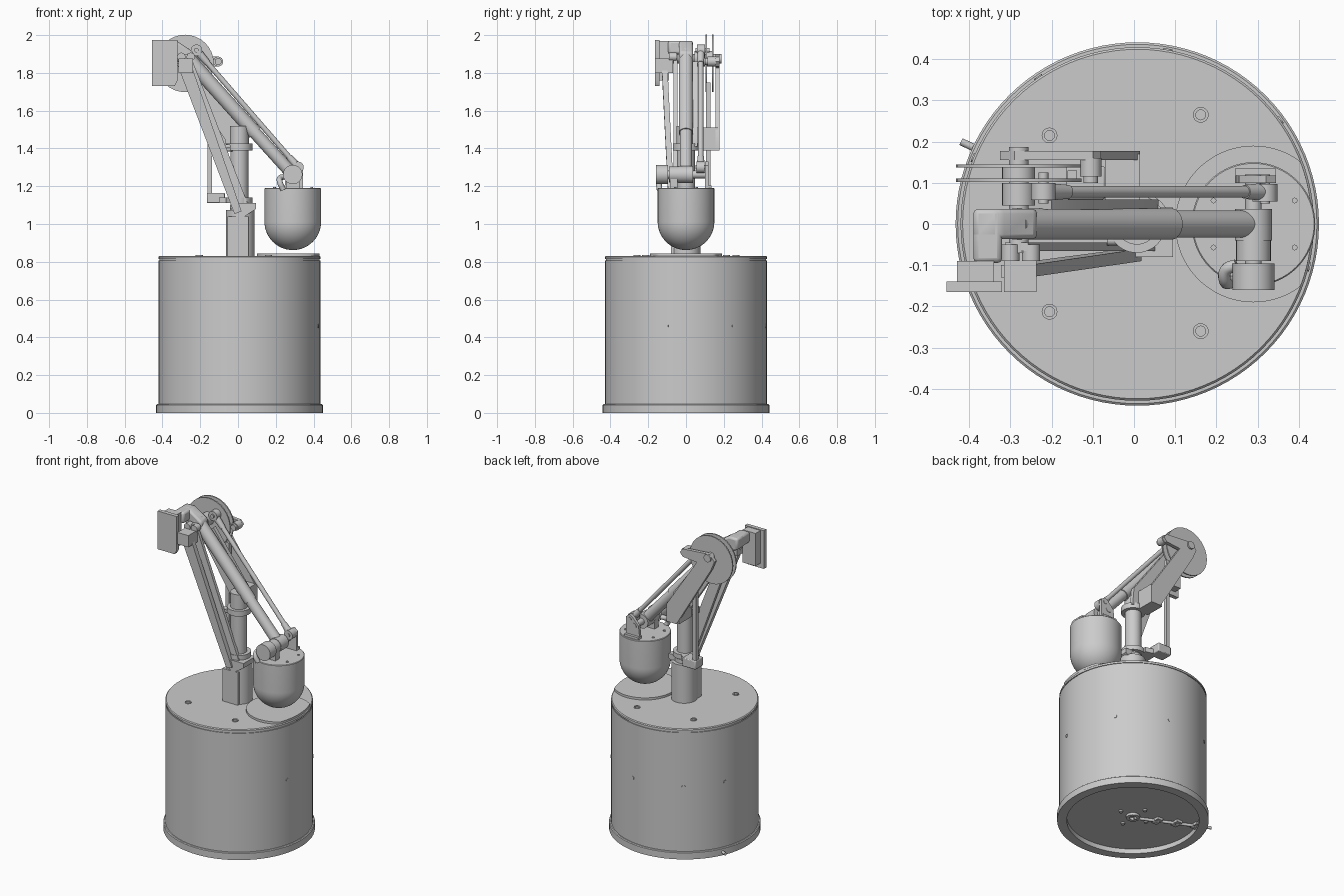
import bpy, bmesh, math
from mathutils import Vector

if "Cube" in bpy.data.objects:
    bpy.data.objects.remove(bpy.data.objects["Cube"])
CX = 0.008  # drum axis in x


def finish(name, bm, angle=35, bevel=0):
    bmesh.ops.recalc_face_normals(bm, faces=bm.faces)
    me = bpy.data.meshes.new(name)
    bm.to_mesh(me)
    bm.free()
    ob = bpy.data.objects.new(name, me)
    bpy.context.collection.objects.link(ob)
    bpy.ops.object.select_all(action='DESELECT')
    ob.select_set(True)
    bpy.context.view_layer.objects.active = ob
    bpy.ops.object.shade_smooth_by_angle(angle=math.radians(angle))
    if bevel:
        m = ob.modifiers.new("Bevel", 'BEVEL')
        m.width, m.segments = bevel, 2
    return ob


def rod(name, a, b, r, r2=None, n=32):
    """Cylinder or cone from point a to point b."""
    a, b = Vector(a), Vector(b)
    d = b - a
    bm = bmesh.new()
    bmesh.ops.create_cone(bm, cap_ends=True, segments=n, radius1=r,
                          radius2=r if r2 is None else r2, depth=d.length)
    M = d.to_track_quat('Z', 'Y').to_matrix().to_4x4()
    M.translation = (a + b) / 2
    bm.transform(M)
    return finish(name, bm)


def pin(name, x, z, y0, y1, r):
    return rod(name, (x, y0, z), (x, y1, z), r)


def prism(name, pts, y0, y1, bevel=0):
    """Extrude an xz outline along y."""
    bm = bmesh.new()
    f = bm.faces.new([bm.verts.new((x, y0, z)) for x, z in pts])
    g = bmesh.ops.extrude_face_region(bm, geom=[f])
    bmesh.ops.translate(bm, vec=(0, y1 - y0, 0),
                        verts=[v for v in g['geom'] if isinstance(v, bmesh.types.BMVert)])
    return finish(name, bm, bevel=bevel)


def box(name, x0, x1, y0, y1, z0, z1, bevel=0):
    return prism(name, [(x0, z0), (x1, z0), (x1, z1), (x0, z1)], y0, y1, bevel)


def lathe(name, prof, x=0, y=0, n=96):
    """Spin an (r, z) profile about a vertical axis."""
    bm = bmesh.new()
    vs = [bm.verts.new((r, 0, z)) for r, z in prof]
    es = [bm.edges.new(p) for p in zip(vs, vs[1:])]
    bmesh.ops.spin(bm, geom=vs + es, axis=(0, 0, 1), cent=(0, 0, 0),
                   angle=math.tau, steps=n, use_duplicate=False)
    bmesh.ops.remove_doubles(bm, verts=bm.verts, dist=1e-4)
    bmesh.ops.translate(bm, verts=bm.verts, vec=(x, y, 0))
    return finish(name, bm)


def bar(name, a, b, wa, wb, t):
    """Tapered flat bar between two points: width wa to wb in xz, thickness t in y."""
    a, b = Vector(a), Vector(b)
    d = b - a
    s = Vector((-d.z, 0, d.x)).normalized()
    bm = bmesh.new()
    ring = [[bm.verts.new(p + s * (w * i) / 2 + Vector((0, t * j / 2, 0)))
             for i, j in ((-1, -1), (1, -1), (1, 1), (-1, 1))] for p, w in ((a, wa), (b, wb))]
    for k in range(4):
        bm.faces.new((ring[0][k], ring[0][k - 1], ring[1][k - 1], ring[1][k]))
    bm.faces.new(ring[0])
    bm.faces.new(ring[1])
    return finish(name, bm)


def pipe(name, pts, r):
    cu = bpy.data.curves.new(name, 'CURVE')
    cu.dimensions, cu.bevel_depth, cu.bevel_resolution = '3D', r, 5
    cu.use_fill_caps = True
    sp = cu.splines.new('BEZIER')
    sp.bezier_points.add(len(pts) - 1)
    for bp, p in zip(sp.bezier_points, pts):
        bp.co = p
        bp.handle_left_type = bp.handle_right_type = 'AUTO'
    ob = bpy.data.objects.new(name, cu)
    bpy.context.collection.objects.link(ob)


# Drum: foot ring, wall, lid groove and recessed underside
lathe("drum", [(0, 0.03), (0.385, 0.03), (0.385, 0), (0.441, 0), (0.441, 0.042), (0.436, 0.046),
               (0.429, 0.046), (0.429, 0.808), (0.424, 0.808), (0.424, 0.814), (0.429, 0.814),
               (0.429, 0.826), (0.424, 0.831), (0, 0.831)], CX)

# Lid bolts and side screws
for x, y in ((-0.205, 0.215), (0.162, 0.265), (-0.205, -0.213), (0.162, -0.26)):
    lathe("lid_bolt", [(0.019, 0.828), (0.019, 0.836), (0.012, 0.836), (0.012, 0.832), (0, 0.832)], x, y, 24)
for deg in (-14, 36, 80, 124, 158):
    c, s = math.cos(math.radians(deg)), math.sin(math.radians(deg))
    rod("side_screw", (CX + 0.42 * c, 0.42 * s, 0.46), (CX + 0.432 * c, 0.432 * s, 0.46), 0.011, n=16)

# Underside cable with clamps
end = Vector((-0.42, 0.2, 0.02))
rod("cable", (0.0, 0.0, 0.02), end, 0.009, n=12)
for t in (0.3, 0.55, 0.8):
    p = end * t
    box("cable_clamp", p.x - 0.02, p.x + 0.02, p.y - 0.03, p.y + 0.03, 0.014, 0.032)
lathe("cable_grommet", [(0.02, 0.032), (0.02, 0.015), (0.04, 0.015), (0.04, 0.032)], CX, 0, 32)
for x, y in ((0.1, 0), (-0.09, 0), (0, 0.1), (0, -0.1)):
    rod("underside_bolt", (x, y, 0.02), (x, y, 0.032), 0.012, n=16)

# Round pad under the bulb, trimmed by the drum edge
bm = bmesh.new()
pad = []
for k in range(96):
    a = math.tau * k / 96
    v = Vector((0.29 + 0.19 * math.cos(a) - CX, 0.19 * math.sin(a), 0))
    if v.length > 0.424:
        v *= 0.424 / v.length
    pad.append(bm.verts.new((v.x + CX, v.y, 0.845)))
f = bm.faces.new(pad)
g = bmesh.ops.extrude_face_region(bm, geom=[f])
bmesh.ops.translate(bm, vec=(0, 0, -0.017),
                    verts=[v for v in g['geom'] if isinstance(v, bmesh.types.BMVert)])
finish("pad", bm)

# Post, collars and pole
lathe("post", [(0, 0.825), (0.076, 0.825), (0.076, 1.075), (0.055, 1.075), (0.055, 1.10), (0, 1.10)], 0.012, 0, 48)
box("post_face_plate", -0.055, 0.055, -0.08, -0.04, 0.83, 1.04)
lathe("pole", [(0, 1.08), (0.048, 1.08), (0.048, 1.11), (0.07, 1.11), (0.07, 1.14), (0.048, 1.14),
               (0.048, 1.39), (0.07, 1.39), (0.07, 1.425), (0.05, 1.425), (0.05, 1.52), (0, 1.52)], 0.007, 0, 48)
for z in (1.395, 1.41):
    rod("collar_bolt", (-0.065, -0.04, z), (-0.03, -0.04, z), 0.012, n=12)

# Side rod bracket and vertical bar
box("bar_foot", -0.165, -0.07, 0.06, 0.14, 1.11, 1.165, 0.005)
bar("bar_foot_arm", (-0.1, 0.05, 1.125), (-0.02, 0.03, 1.125), 0.03, 0.03, 0.1)
box("vertical_bar", -0.162, -0.138, 0.107, 0.13, 1.15, 1.75)

# Shoulder bracket leaning back from the pole
lean = [(-0.04, 1.40), (0.045, 1.40), (0.045, 1.51), (-0.19, 1.85), (-0.25, 1.92), (-0.31, 1.88), (-0.28, 1.79)]
prism("inner_bracket", [(-0.045, 1.41), (0.06, 1.41), (0.05, 1.52), (-0.20, 1.86), (-0.29, 1.79)], 0.035, 0.06)
prism("outer_bracket", [(-0.055, 1.39), (0.015, 1.39), (0.015, 1.50), (-0.20, 1.825), (-0.10, 1.835),
                        (-0.08, 1.86), (-0.10, 1.885), (-0.29, 1.90), (-0.325, 1.86), (-0.30, 1.80)], 0.155, 0.177)
box("bracket_block", -0.07, 0.015, 0.04, 0.17, 1.39, 1.51)
pin("bracket_stop", -0.105, 1.86, 0.115, 0.16, 0.026)

# Twin discs on the shoulder axle
for y in (0.102, 0.137):
    pin("disc", -0.28, 1.85, y, y + 0.008, 0.152)
SX, SZ = -0.28, 1.875
pin("shoulder_axle", SX, SZ, -0.07, 0.187, 0.024)
pin("axle_hub_inner", SX, SZ, 0.045, 0.10, 0.04)
pin("axle_hub_middle", SX, SZ, 0.108, 0.138, 0.04)

# Main arm: two-step tube from shoulder to elbow
EX, EZ = 0.29, 1.262
rod("arm_tube_upper", (-0.29, 0, 1.905), (0.09, 0, 1.482), 0.038)
rod("arm_tube_lower", (0.085, 0, 1.488), (0.285, 0, 1.267), 0.033)
pin("elbow_hub", EX, EZ, -0.04, 0.037, 0.045)
pin("elbow_flange", EX, EZ, -0.09, -0.04, 0.042)
pin("elbow_motor", EX, EZ, -0.16, -0.096, 0.051)
pin("elbow_shaft", EX, EZ, -0.1, 0.12, 0.02)
pipe("elbow_cable", [(0.25, -0.10, 1.25), (0.225, -0.11, 1.245), (0.222, -0.14, 1.22), (0.24, -0.14, 1.18)], 0.015)

# Parallel link rod
A, B = (-0.22, 0.078, 1.92), (0.318, 0.078, 1.30)
rod("link_rod", A, B, 0.014, n=24)
va, vb = Vector(A), Vector(B)
rod("link_ferrule_upper", va, va.lerp(vb, 0.11), 0.022, 0.017)
rod("link_ferrule_lower", vb, vb.lerp(va, 0.09), 0.022, 0.017)
pin("link_eye_upper", A[0], A[2], 0.058, 0.1, 0.03)
pin("link_eye_lower", B[0], B[2], 0.055, 0.097, 0.03)
pin("link_pin_upper", A[0], A[2], 0.05, 0.125, 0.012)
pin("link_pin_lower", B[0], B[2], 0.05, 0.12, 0.012)
# Second thin rod driven by the disc
pin("disc_pin", -0.105, 1.86, 0.10, 0.15, 0.018)

# Bulb with domed underside, bolts and hanger lugs
dome = [(0.15 * math.cos(math.pi / 2 * k / 16), 1.012 - 0.15 * math.sin(math.pi / 2 * k / 16)) for k in range(16)]
lathe("bulb", [(0, 1.19), (0.147, 1.19), (0.15, 1.187)] + dome + [(0, 0.862)], 0.29, 0, 64)
for x in (0.193, 0.39):
    for y in (-0.057, 0.057):
        rod("bulb_bolt", (x, y, 1.185), (x, y, 1.196), 0.007, n=12)
lug = [(0.245, 1.185), (0.345, 1.185), (0.345, 1.31), (0.32, 1.33), (0.30, 1.32), (0.255, 1.27)]
prism("rear_lug", lug, 0.10, 0.118)
box("rear_lug_foot", 0.245, 0.345, 0.10, 0.135, 1.185, 1.205)
box("front_lug", 0.255, 0.325, -0.085, -0.045, 1.185, 1.25)

# Counterweight head behind the shoulder
prism("head_block", [(-0.39, 1.90), (-0.39, 1.97), (-0.325, 1.97), (-0.235, 1.91), (-0.235, 1.845), (-0.30, 1.85)],
      -0.037, 0.037, 0.012)
box("head_arm", -0.39, -0.32, -0.095, 0.037, 1.90, 1.97, 0.012)
prism("head_panel", [(-0.455, 1.73), (-0.335, 1.73), (-0.32, 1.76), (-0.32, 1.975), (-0.455, 1.975)], -0.165, -0.14)
box("head_panel_side", -0.43, -0.34, -0.145, -0.09, 1.76, 1.97)

# Brace from the post collar to the shoulder
bar("brace_inner", (-0.285, -0.055, 1.895), (0.03, -0.055, 1.06), 0.06, 0.075, 0.02)
bar("brace_outer", (-0.29, -0.115, 1.86), (0.0, -0.075, 1.06), 0.07, 0.04, 0.03)
box("brace_head", -0.315, -0.237, -0.165, -0.07, 1.80, 1.875)
for x in (-0.30, -0.25):
    pin("brace_bolt", x, 1.885, -0.09, -0.05, 0.022)
prism("brace_foot", [(-0.04, 1.08), (0.02, 1.03), (0.095, 1.08), (0.095, 1.11), (0.0, 1.11)], -0.08, 0.04)
